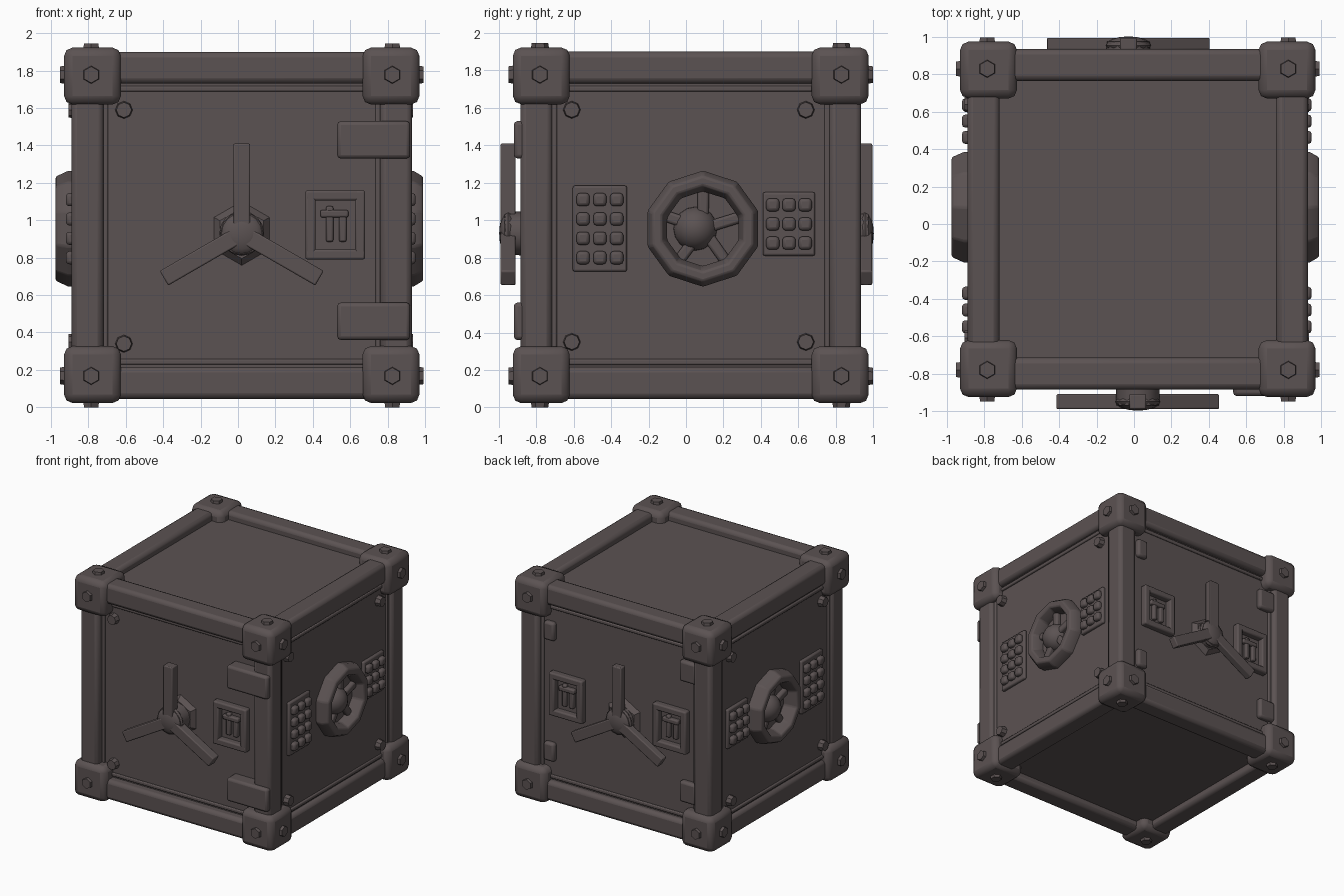
import bpy, bmesh
from math import pi, sin, cos, radians
from mathutils import Matrix, Vector

cube = bpy.data.objects.get("Cube")
if cube:
    bpy.data.objects.remove(cube)

iron = bpy.data.materials.new("dark iron")
iron.use_nodes = True
colour = (0.105, 0.085, 0.085, 1)
iron.diffuse_color = colour
shader = iron.node_tree.nodes["Principled BSDF"]
shader.inputs["Base Color"].default_value = colour
shader.inputs["Roughness"].default_value = 0.7

CENTRE = Vector((0.02, 0.025, 0.973))
IDENTITY = Matrix.Identity(4)
# Depth of the panel on each side
FRONT_D, RIGHT_D, BACK_D, LEFT_D = 0.81, 0.89, 0.88, 0.86


def finish(name, bm, frame=IDENTITY, bevel=0.0, angle=40):
    bmesh.ops.recalc_face_normals(bm, faces=bm.faces)
    bm.transform(frame)
    mesh = bpy.data.meshes.new(name)
    bm.to_mesh(mesh)
    bm.free()
    mesh.materials.append(iron)
    ob = bpy.data.objects.new(name, mesh)
    bpy.context.collection.objects.link(ob)
    if bevel:
        mod = ob.modifiers.new("Bevel", "BEVEL")
        mod.width = bevel
        mod.segments = 2
    bpy.ops.object.select_all(action="DESELECT")
    ob.select_set(True)
    bpy.context.view_layer.objects.active = ob
    bpy.ops.object.shade_smooth_by_angle(angle=radians(angle))


def add_box(bm, lo, hi, spin=IDENTITY):
    lo, hi = Vector(lo), Vector(hi)
    size = Matrix.Diagonal((*(hi - lo), 1))
    bmesh.ops.create_cube(bm, size=1, matrix=spin @ Matrix.Translation((lo + hi) / 2) @ size)


def add_ring(bm, u, v, size_u, size_v, width, low, high):
    # rectangular trim made of four overlapping strips
    for s in (-1, 1):
        a, b = sorted((s * size_u, s * (size_u - width)))
        add_box(bm, (u + a, v - size_v, low), (u + b, v + size_v, high))
        a, b = sorted((s * size_v, s * (size_v - width)))
        add_box(bm, (u - size_u, v + a, low), (u + size_u, v + b, high))


def add_rod(bm, radius, low, high, sides, frame=IDENTITY, taper=1.0):
    bmesh.ops.create_cone(bm, cap_ends=True, segments=sides, radius1=radius,
                          radius2=radius * taper, depth=high - low,
                          matrix=frame @ Matrix.Translation((0, 0, (low + high) / 2)))


# Each side uses u to the right, v up and w outwards
def side_frame(turn):
    return Matrix.Rotation(turn, 4, "Z") @ Matrix.Rotation(pi / 2, 4, "X")


FRONT, RIGHT, BACK, LEFT = (side_frame(k * pi / 2) for k in range(4))

# Solid body whose faces are the shallow recessed panels
bm = bmesh.new()
add_box(bm, (-LEFT_D, -FRONT_D, 0.11), (RIGHT_D, BACK_D, 1.835))
finish("body", bm)

# Twelve softened square edge bars
axes = [Vector((1, 0, 0)), Vector((0, 1, 0)), Vector((0, 0, 1))]
reach = Vector((0.825, 0.825, 0.8425))
for axis in range(3):
    for s in (-1, 1):
        for t in (-1, 1):
            side = (s * axes[axis - 1] + t * axes[axis - 2]) * reach
            offset = Vector([a * r for a, r in zip(s * axes[axis - 1] + t * axes[axis - 2], reach)])
            half = axes[axis] * 0.8 + (axes[axis - 1] + axes[axis - 2]) * 0.085
            bm = bmesh.new()
            add_box(bm, CENTRE + offset - half, CENTRE + offset + half)
            finish("edge_bar", bm, bevel=0.03, angle=60)

# Corner castings with a stud on each outer face
for sx in (-1, 1):
    for sy in (-1, 1):
        for sz in (-1, 1):
            signs = Vector((sx, sy, sz))
            at = CENTRE + 0.805 * signs
            bm = bmesh.new()
            add_box(bm, at - 0.007 * signs - Vector([0.152] * 3),
                    at - 0.007 * signs + Vector([0.152] * 3))
            finish("corner_block", bm, bevel=0.045)
            bm = bmesh.new()
            for a, s in zip(axes, signs):
                turn = (a * s).to_track_quat("Z", "Y").to_matrix().to_4x4()
                add_rod(bm, 0.055, 0.1, 0.168, 6, Matrix.Translation(at) @ turn, 0.8)
            finish("corner_studs", bm)


def panel_trim(frame, u, base):
    bm = bmesh.new()
    add_ring(bm, u, CENTRE.z, 0.745, 0.745, 0.03, base - 0.01, base + 0.015)
    finish("panel_trim", bm, frame, 0.008)


def bolts(frame, spots, base):
    bm = bmesh.new()
    for u, v in spots:
        add_rod(bm, 0.048, base - 0.01, base + 0.045, 8,
                Matrix.Translation((u, v, 0)), 0.85)
    finish("panel_bolts", bm, frame)


def handle(frame, u, v, base, low, high):
    # three spokes around a domed hub
    bm = bmesh.new()
    for k in range(3):
        spin = Matrix.Translation((u, v, 0)) @ Matrix.Rotation(k * 2 * pi / 3, 4, "Z")
        add_box(bm, (-0.045, 0.04, low), (0.045, 0.48, high), spin)
    finish("handle_spokes", bm, frame, 0.008)
    bm = bmesh.new()
    place = Matrix.Translation((u, v, 0))
    add_rod(bm, 0.18, base - 0.01, base + 0.04, 6, place, 0.75)
    add_rod(bm, 0.12, base, high - 0.02, 12, place, 0.95)
    flat = Matrix.Translation((u, v, high - 0.04)) @ Matrix.Diagonal((1, 1, 0.4, 1))
    bmesh.ops.create_uvsphere(bm, u_segments=16, v_segments=8, radius=0.12, matrix=flat)
    finish("handle_hub", bm, frame)


def lock_window(frame, u, v, base):
    bm = bmesh.new()
    add_ring(bm, u, v, 0.16, 0.185, 0.055, base - 0.01, base + 0.055)
    finish("lock_frame", bm, frame, 0.012)
    bm = bmesh.new()
    for du, top in ((-0.05, 0.1), (0.02, 0.08)):
        add_box(bm, (u + du, v - 0.09, base - 0.01), (u + du + 0.04, v + top, base + 0.03))
    add_box(bm, (u - 0.08, v + 0.04, base - 0.01), (u + 0.07, v + 0.08, base + 0.035))
    finish("lock_bars", bm, frame, 0.01)


def hinge(frame, u0, u1, v, half, base, high):
    bm = bmesh.new()
    add_box(bm, (u0, v - half, base - 0.02), (u1, v + half, high))
    finish("hinge", bm, frame, 0.02)


def keypad(frame, u, v, half_u, half_v, rows, base):
    bm = bmesh.new()
    add_box(bm, (u - half_u, v - half_v, base - 0.01), (u + half_u, v + half_v, base + 0.025))
    finish("keypad_plate", bm, frame, 0.012)
    bm = bmesh.new()
    for i in range(3):
        for j in range(rows):
            x = u + (i - 1) * half_u * 0.62
            y = v + ((j + 0.5) / rows * 2 - 1) * half_v * 0.9
            add_box(bm, (x - 0.035, y - 0.035, base), (x + 0.035, y + 0.035, base + 0.06))
    finish("keypad_keys", bm, frame, 0.018)


def dial(frame, u, v, base, high):
    # ten-sided ring lofted from a short profile
    bm = bmesh.new()
    profile = ((0.31, base - 0.02), (0.31, base + 0.05), (0.28, high),
               (0.23, high), (0.2, base + 0.04), (0.2, base - 0.02))
    loops = []
    for k in range(10):
        a = (k + 0.5) * pi / 5
        loops.append([bm.verts.new((u + r * cos(a), v + r * sin(a), w)) for r, w in profile])
    for k in range(10):
        p, q = loops[k - 1], loops[k]
        for i in range(len(profile)):
            bm.faces.new((p[i - 1], q[i - 1], q[i], p[i]))
    finish("dial_ring", bm, frame, 0.01, 30)
    bm = bmesh.new()
    place = Matrix.Translation((u, v, 0))
    for k in range(5):
        spin = place @ Matrix.Rotation(k * 2 * pi / 5 + 0.3, 4, "Z")
        add_box(bm, (0, -0.03, base - 0.01), (0.23, 0.03, base + 0.04), spin)
    finish("dial_spokes", bm, frame, 0.015)
    bm = bmesh.new()
    dome = Matrix.Translation((u - 0.04, v, high - 0.12))
    bmesh.ops.create_uvsphere(bm, u_segments=16, v_segments=10, radius=0.12, matrix=dome)
    finish("dial_knob", bm, frame)


# Front door
panel_trim(FRONT, 0.02, FRONT_D)
bolts(FRONT, [(-0.61, 0.34), (-0.61, 1.59)], FRONT_D)
handle(FRONT, 0.02, 0.93, FRONT_D, 0.91, 0.99)
lock_window(FRONT, 0.52, 0.975, FRONT_D)
for z in (0.46, 1.43):
    hinge(FRONT, 0.53, 0.92, z, 0.1, FRONT_D, 0.92)

# Back door
panel_trim(BACK, -0.02, BACK_D)
handle(BACK, 0.03, 0.93, BACK_D, 0.93, 0.995)
for x in (-0.5, 0.49):
    lock_window(BACK, x, 0.975, BACK_D)
for z in (0.46, 1.5):
    hinge(BACK, 0.58, 0.74, z, 0.09, BACK_D, 0.925)
    hinge(BACK, -0.72, -0.62, z, 0.08, BACK_D, 0.92)

# Both dial sides
for frame, flip, base, high in ((RIGHT, 1, RIGHT_D, 0.99), (LEFT, -1, LEFT_D, 0.975)):
    panel_trim(frame, 0.025 * flip, base)
    bolts(frame, [(flip * y, z) for y in (-0.61, 0.64) for z in (0.35, 1.59)], base)
    dial(frame, 0.09 * flip, 0.955, base, high)
    keypad(frame, -0.46 * flip, 0.955, 0.145, 0.23, 4, base)
    keypad(frame, 0.55 * flip, 0.98, 0.14, 0.17, 3, base)
